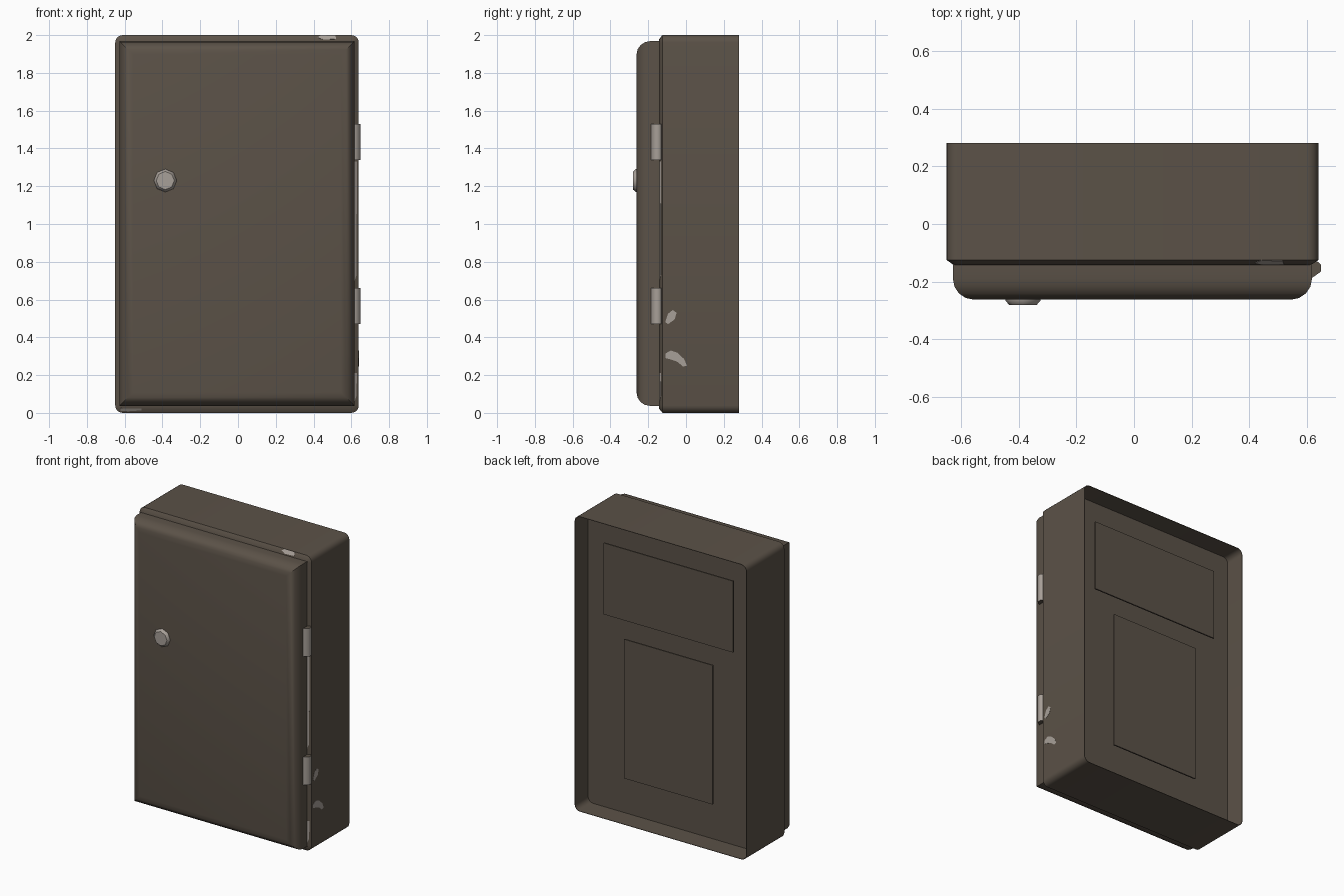
import bpy, bmesh, math
from mathutils import Vector

if "Cube" in bpy.data.objects:
    bpy.data.objects.remove(bpy.data.objects["Cube"])


def material(name, color):
    m = bpy.data.materials.new(name)
    m.diffuse_color = (*color, 1)
    m.use_nodes = True
    m.node_tree.nodes["Principled BSDF"].inputs["Base Color"].default_value = m.diffuse_color
    return m


PAINT = material("brown paint", (0.105, 0.084, 0.064))
METAL = material("bare metal", (0.39, 0.35, 0.315))


def make(name, bm, mat, angle=35):
    bmesh.ops.recalc_face_normals(bm, faces=bm.faces)
    mesh = bpy.data.meshes.new(name)
    bm.to_mesh(mesh)
    bm.free()
    mesh.materials.append(mat)
    ob = bpy.data.objects.new(name, mesh)
    bpy.context.collection.objects.link(ob)
    bpy.ops.object.select_all(action='DESELECT')
    bpy.context.view_layer.objects.active = ob
    ob.select_set(True)
    if angle:
        bpy.ops.object.shade_smooth_by_angle(angle=math.radians(angle))
    return ob


def loft(name, rings, mat, angle=35):
    """Closed solid through rings of equal point count."""
    bm = bmesh.new()
    rs = [[bm.verts.new(p) for p in r] for r in rings]
    n = len(rs[0])
    for a, b in zip(rs, rs[1:]):
        for i in range(n):
            j = (i + 1) % n
            bm.faces.new((a[i], a[j], b[j], b[i]))
    bm.faces.new(rs[0])
    bm.faces.new(rs[-1])
    return make(name, bm, mat, angle)


def rect(x0, x1, z0, z1, y):
    return [(x0, y, z0), (x1, y, z0), (x1, y, z1), (x0, y, z1)]


def round_rect(inset, r, y, n=5):
    x0, x1, z0, z1 = -0.65 + inset, 0.639 - inset, inset, 2 - inset
    pts = []
    for cx, cz, a0 in ((x1 - r, z1 - r, 0), (x0 + r, z1 - r, 90),
                       (x0 + r, z0 + r, 180), (x1 - r, z0 + r, 270)):
        for i in range(n + 1):
            a = math.radians(a0 + 90 * i / n)
            pts.append((cx + r * math.cos(a), y, cz + r * math.sin(a)))
    return pts


def plate(name, pts, origin, u, v, normal, thick=0.0015):
    """Thin flat plate from a 2D outline on an arbitrary plane."""
    o, u, v, n = (Vector(k) for k in (origin, u, v, normal))
    for k in (u, v, n):
        k.normalize()
    base = [o + u * a + v * b for a, b in pts]
    return loft(name, [[p - n * thick for p in base], [p + n * thick for p in base]], METAL, 0)


# Cabinet body: chamfered front, thin rim and deep recess at the open back
loft("cabinet_body", [
    round_rect(0.025, 0.02, -0.142),
    round_rect(0.0, 0.04, -0.125),
    round_rect(0.0, 0.04, 0.28),
    round_rect(0.003, 0.037, 0.28),
    round_rect(0.003, 0.037, 0.14)], PAINT)

# Two thin plates standing off the back panel
for name, hw, z0, z1 in (("upper_back_plate", 0.485, 1.338, 1.822),
                         ("lower_back_plate", 0.332, 0.267, 1.21)):
    loft(name, [rect(-0.005 - hw, -0.005 + hw, z0, z1, y) for y in (0.188, 0.197)], PAINT, 0)

# Door: mitred corners with a rounded front edge
R, STEPS = 0.072, 4
rings = [rect(-0.628, 0.617, 0.037, 1.968, -0.139)]
for i in range(STEPS + 1):
    a = math.radians(90 * i / STEPS)
    d = R * (1 - math.cos(a))
    rings.append(rect(-0.628 + d, 0.617 - d, 0.037 + d, 1.968 - d, -0.262 + R * (1 - math.sin(a))))
loft("door", rings, PAINT, 40)


# Eight-sided lock knob
def octagon(r, y):
    return [(-0.385 + r * math.cos(math.pi * i / 4), y,
             1.23 + r * math.sin(math.pi * i / 4)) for i in range(8)]


loft("lock_knob", [octagon(0.061, -0.255), octagon(0.061, -0.266), octagon(0.048, -0.28)], METAL, 46)

# Hinges: metal barrels with painted ends
profile = [(0.60, -0.13), (0.636, -0.13), (0.648, -0.14), (0.648, -0.165), (0.62, -0.185), (0.60, -0.185)]
for name, z0, z1 in (("lower_hinge", 0.47, 0.66), ("upper_hinge", 1.34, 1.53)):
    hinge = loft(name, [[(x, y, z) for x, y in profile] for z in (z0, z1)], METAL, 65)
    hinge.data.materials.append(PAINT)
    for f in hinge.data.polygons:
        f.material_index = 1 if abs(f.normal.z) > 0.5 else 0

# Worn strips on the chamfer beside the hinges
for z0, z1 in ((0.06, 0.21), (0.70, 1.33)):
    plate("worn_edge_strip", [(-0.012, z0), (0.0, z0 + 0.03), (0.003, z1), (-0.012, z1)],
          (0.6265, -0.1335, 0), (0.025, 0.017, 0), (0, 0, 1), (0.017, -0.025, 0))

# Worn spots on the top and bottom chamfers
plate("worn_top_spot", [(0.42, 0.0), (0.45, -0.014), (0.52, -0.011), (0.515, 0.012), (0.44, 0.014)],
      (0, -0.1335, 1.9875), (1, 0, 0), (0, 0.017, 0.025), (0, -0.025, 0.017))
plate("worn_bottom_spot", [(-0.622, 0.002), (-0.58, 0.004), (-0.51, -0.002), (-0.51, -0.014), (-0.622, -0.014)],
      (0, -0.1335, 0.0125), (1, 0, 0), (0, 0.017, -0.025), (0, -0.025, -0.017))

# Paint chips on the right side
chips = ([(-0.11, 0.48), (-0.095, 0.47), (-0.06, 0.495), (-0.05, 0.53), (-0.07, 0.545), (-0.095, 0.525)],
         [(-0.11, 0.29), (-0.08, 0.283), (-0.045, 0.27), (-0.015, 0.245), (0.005, 0.25),
          (-0.01, 0.285), (-0.045, 0.318), (-0.08, 0.33), (-0.108, 0.315)])
for pts in chips:
    plate("paint_chip", pts, (0.639, 0, 0), (0, 1, 0), (0, 0, 1), (1, 0, 0), 0.001)
